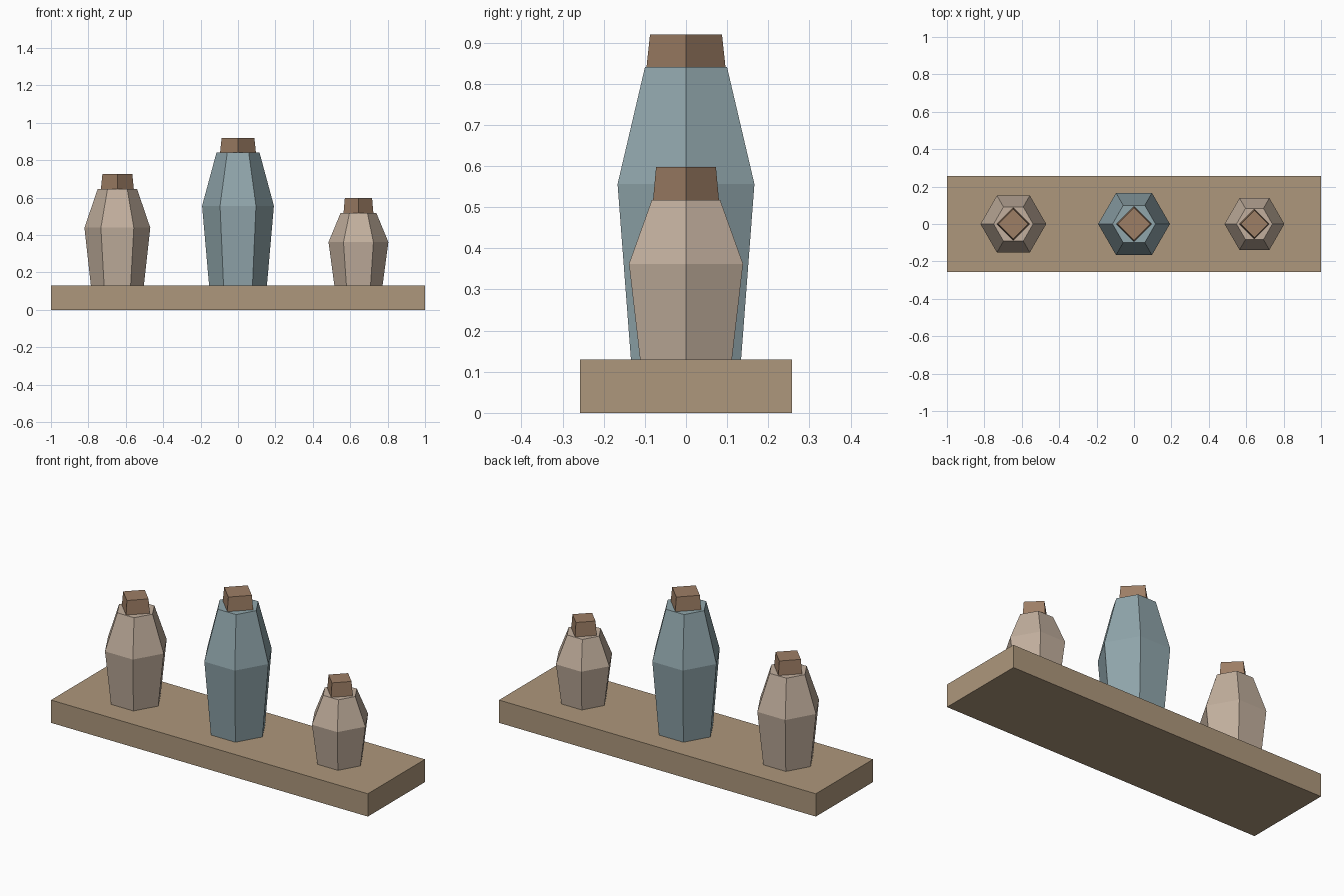
import bpy, bmesh
from math import cos, sin, tau

if "Cube" in bpy.data.objects:
    bpy.data.objects.remove(bpy.data.objects["Cube"])


def material(name, rgb):
    m = bpy.data.materials.new(name)
    m.diffuse_color = (*rgb, 1)
    m.use_nodes = True
    m.node_tree.nodes["Principled BSDF"].inputs["Base Color"].default_value = m.diffuse_color
    return m


WOOD = material("board_wood", (0.42, 0.31, 0.20))
BLUE = material("blue_glaze", (0.28, 0.38, 0.41))
BEIGE = material("beige_glaze", (0.54, 0.43, 0.34))
CORK = material("stopper_brown", (0.34, 0.21, 0.13))


def add_object(name, bm, mat):
    mesh = bpy.data.meshes.new(name)
    bmesh.ops.recalc_face_normals(bm, faces=bm.faces)
    bm.to_mesh(mesh)
    bm.free()
    mesh.materials.append(mat)
    ob = bpy.data.objects.new(name, mesh)
    bpy.context.collection.objects.link(ob)
    return ob


def lathe(name, x, sides, profile, mat):
    """Closed faceted solid from (radius, z) rings, with a corner on +x."""
    bm = bmesh.new()
    rings = [[bm.verts.new((r * cos(tau * i / sides), r * sin(tau * i / sides), z))
              for i in range(sides)] for r, z in profile]
    for low, high in zip(rings, rings[1:]):
        for i in range(sides):
            j = (i + 1) % sides
            bm.faces.new((low[i], low[j], high[j], high[i]))
    bm.faces.new(rings[0][::-1])
    bm.faces.new(rings[-1])
    add_object(name, bm, mat).location.x = x


# Shelf board
BOARD_TOP = 0.13
bm = bmesh.new()
bmesh.ops.create_cube(bm, size=1)
bmesh.ops.scale(bm, vec=(2, 0.515, BOARD_TOP), verts=bm.verts)
bmesh.ops.translate(bm, vec=(0, 0, BOARD_TOP / 2), verts=bm.verts)
add_object("board", bm, WOOD)

# Hexagonal jars, each with a square tapered stopper
for side, x, r, height, mat in (("left", -0.645, 0.176, 0.515, BEIGE),
                                ("middle", 0, 0.192, 0.71, BLUE),
                                ("right", 0.644, 0.16, 0.387, BEIGE)):
    top = BOARD_TOP + height
    lathe(side + "_jar", x, 6,
          [(r * 0.805, BOARD_TOP), (r, BOARD_TOP + 0.6 * height), (r * 0.6, top)], mat)
    lathe(side + "_stopper", x, 4, [(r * 0.5, top), (r * 0.455, top + 0.08)], CORK)
